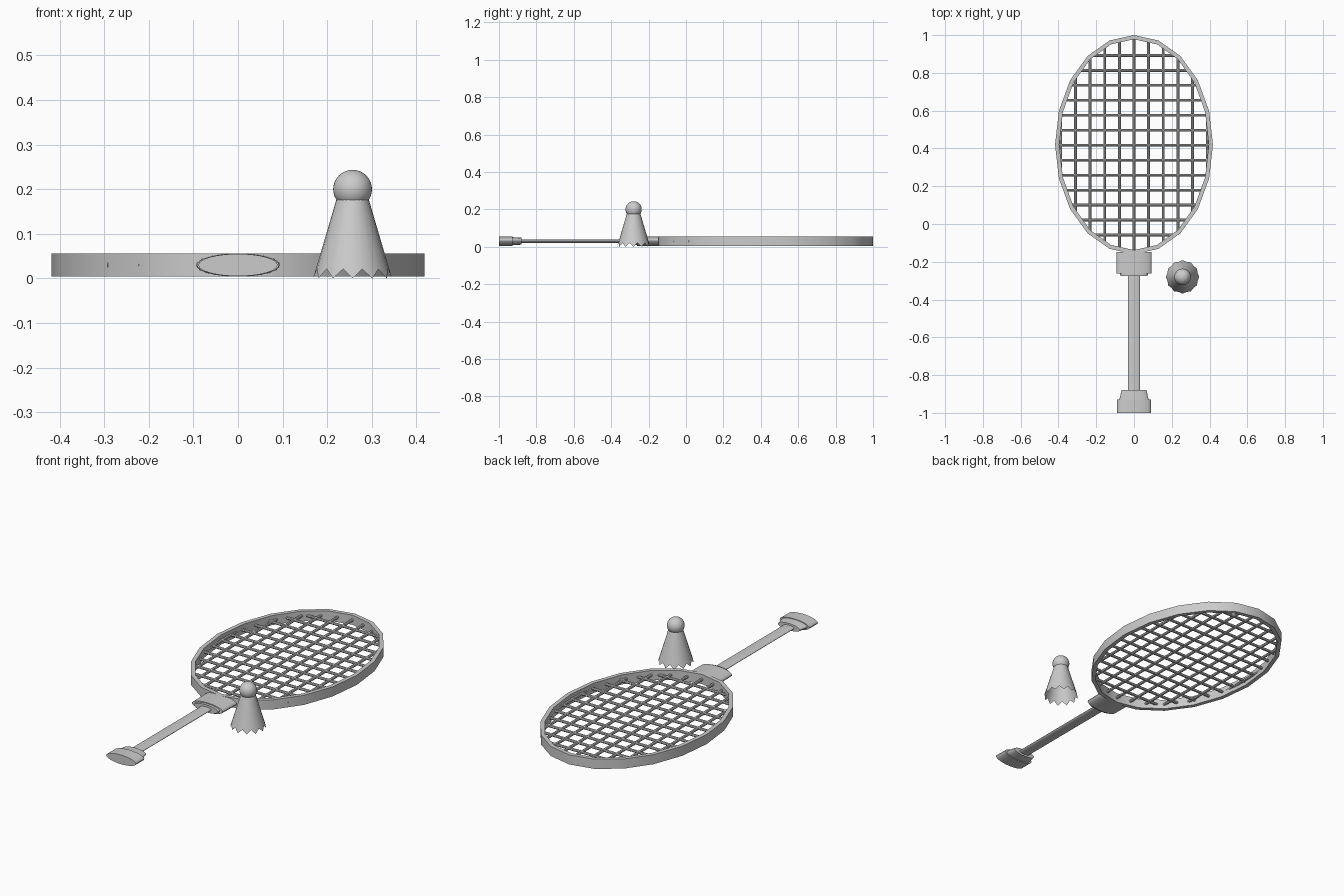
import bpy
import bmesh
from math import sin, cos, pi, sqrt
from mathutils import Matrix

if "Cube" in bpy.data.objects:
    bpy.data.objects.remove(bpy.data.objects["Cube"])

MID_Z = 0.03
HEAD_Y = 0.42


def finish(name, bm, angle=0.6):
    bmesh.ops.recalc_face_normals(bm, faces=bm.faces)
    mesh = bpy.data.meshes.new(name)
    bm.to_mesh(mesh)
    bm.free()
    obj = bpy.data.objects.new(name, mesh)
    bpy.context.collection.objects.link(obj)
    bpy.ops.object.select_all(action='DESELECT')
    obj.select_set(True)
    bpy.context.view_layer.objects.active = obj
    bpy.ops.object.shade_smooth_by_angle(angle=angle)
    return obj


def bridge(bm, a, b):
    n = len(a)
    for i in range(n):
        j = (i + 1) % n
        bm.faces.new((a[i], a[j], b[j], b[i]))


# Head frame: 20-sided oval band with a rectangular section
bm = bmesh.new()
rings = []
for inset, z in ((0, 0.004), (0, 0.056), (0.022, 0.056), (0.022, 0.004)):
    rings.append([bm.verts.new(((0.418 - inset) * cos(2 * pi * i / 20),
                                HEAD_Y + (0.58 - inset) * sin(2 * pi * i / 20), z))
                  for i in range(20)])
for k in range(4):
    bridge(bm, rings[k], rings[(k + 1) % 4])
finish("head_frame", bm)

# Strings: thin rods clipped to the oval
RX, RY = 0.408, 0.568


def rod(bm, centre, length, axis):
    turn = Matrix.Rotation(pi / 2, 4, axis)
    bmesh.ops.create_cone(bm, cap_ends=True, segments=8, radius1=0.0075,
                          radius2=0.0075, depth=length,
                          matrix=Matrix.Translation(centre) @ turn)


bm = bmesh.new()
for i in range(-5, 6):
    x = i * 0.0775
    rod(bm, (x, HEAD_Y, MID_Z), 2 * RY * sqrt(1 - (x / RX) ** 2), 'X')
finish("long_strings", bm)

bm = bmesh.new()
for i in range(-6, 7):
    y = i * 0.0793
    rod(bm, (0, HEAD_Y - 0.003 + y, MID_Z), 2 * RX * sqrt(1 - (y / RY) ** 2), 'Y')
finish("cross_strings", bm)


# Grip, shaft and throat: flattened turned sections along y
def turned(name, profile, n=32):
    bm = bmesh.new()
    loops = [[bm.verts.new((r * cos(2 * pi * i / n), y,
                            MID_Z + 0.28 * r * sin(2 * pi * i / n)))
              for i in range(n)] for y, r in profile]
    for a, b in zip(loops, loops[1:]):
        bridge(bm, a, b)
    bm.faces.new(loops[0])
    bm.faces.new(loops[-1])
    finish(name, bm)


turned("grip_cap", [(-1.0, 0.089), (-0.928, 0.089), (-0.928, 0.077), (-0.88, 0.066)])
turned("shaft", [(-0.9, 0.032), (-0.24, 0.032)])
turned("throat", [(-0.275, 0.072), (-0.262, 0.074), (-0.262, 0.092), (-0.147, 0.094)])

# Shuttlecock skirt: open cone with 12 pointed feathers
SX, SY = 0.257, -0.28
bm = bmesh.new()
loops = []
for level in range(2):
    loop = []
    for i in range(24):
        a = -pi / 2 + 2 * pi * i / 24
        z = 0.178 if level else (0.021 if i % 2 else 0.0)
        r = 0.036 + (0.0885 - 0.036) * (0.178 - z) / 0.178
        loop.append(bm.verts.new((SX + r * cos(a), SY + r * sin(a), z)))
    loops.append(loop)
bridge(bm, *loops)
finish("shuttle_skirt", bm)

# Shuttlecock cork
bm = bmesh.new()
bmesh.ops.create_uvsphere(bm, u_segments=32, v_segments=16, radius=0.0435,
                          matrix=Matrix.Translation((SX, SY, 0.2)))
finish("shuttle_cork", bm)
